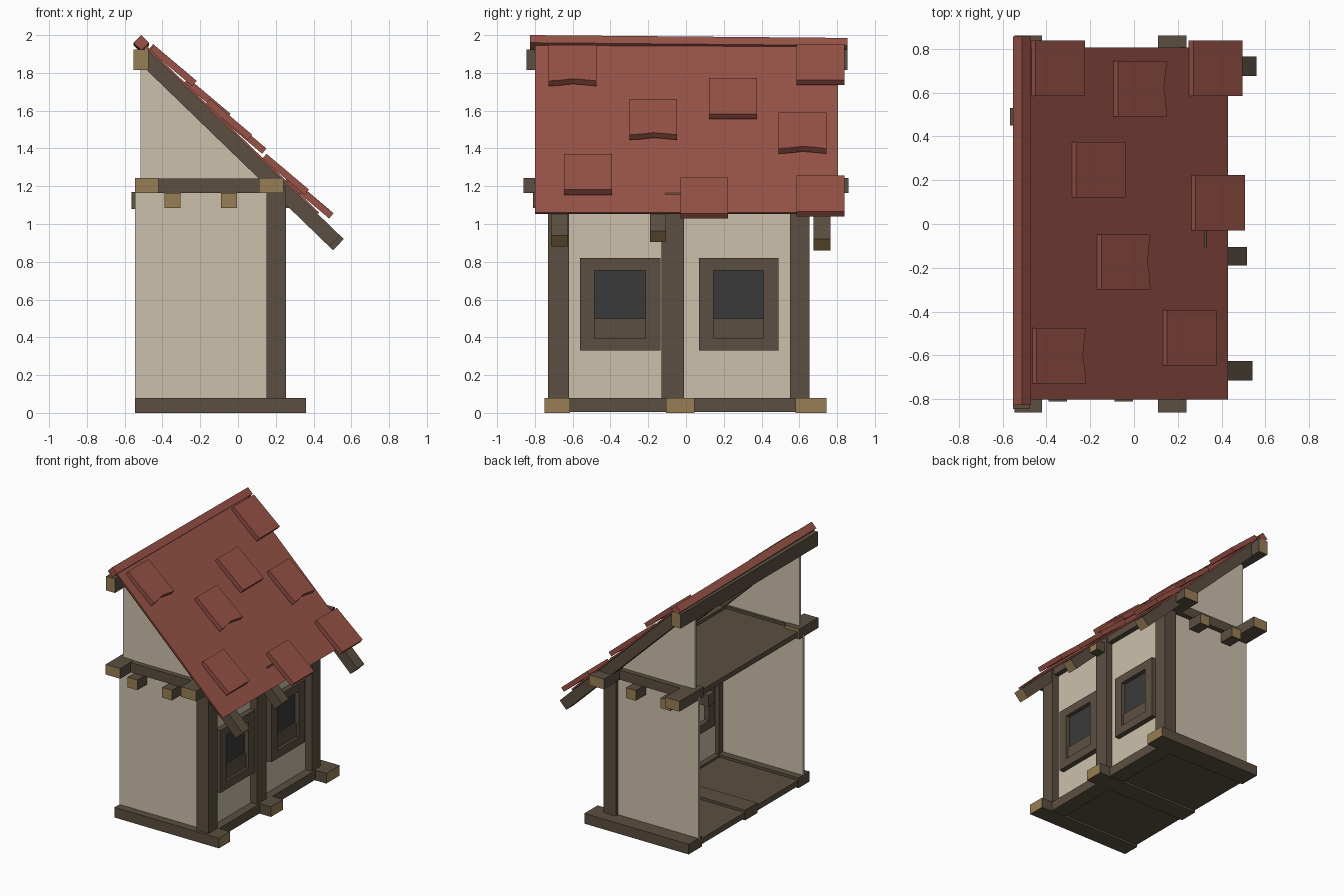
import bpy, bmesh
from mathutils import Vector

if "Cube" in bpy.data.objects:
    bpy.data.objects.remove(bpy.data.objects["Cube"])


def material(name, rgb):
    m = bpy.data.materials.new(name)
    m.diffuse_color = (*rgb, 1)
    m.use_nodes = True
    m.node_tree.nodes["Principled BSDF"].inputs["Base Color"].default_value = m.diffuse_color
    return m


PLASTER = material("cream plaster", (0.60, 0.53, 0.41))
WOOD = material("dark wood", (0.105, 0.078, 0.053))
GRAIN = material("cut wood ends", (0.31, 0.21, 0.09))
RED = material("red roof tile", (0.31, 0.085, 0.062))
GLASS = material("dark glass", (0.042, 0.042, 0.042))


def extrude(name, pts, vec, mat, end=None):
    """Solid from a 3D outline swept along vec; faces looking along an end direction show cut wood."""
    bm = bmesh.new()
    vec = Vector(vec)
    low = [bm.verts.new(p) for p in pts]
    high = [bm.verts.new(Vector(p) + vec) for p in pts]
    bm.faces.new(low)
    bm.faces.new(high)
    n = len(pts)
    for i in range(n):
        j = (i + 1) % n
        bm.faces.new((low[i], low[j], high[j], high[i]))
    bmesh.ops.recalc_face_normals(bm, faces=bm.faces)
    bm.normal_update()
    for f in bm.faces:
        if end and any(f.normal.dot(Vector(e)) > 0.95 for e in end):
            f.material_index = 1
    me = bpy.data.meshes.new(name)
    bm.to_mesh(me)
    bm.free()
    me.materials.append(mat)
    if end:
        me.materials.append(GRAIN)
    ob = bpy.data.objects.new(name, me)
    bpy.context.collection.objects.link(ob)
    return ob


def box(name, x, y, z, mat=WOOD, end=None):
    pts = [(x[0], y[0], z[0]), (x[1], y[0], z[0]), (x[1], y[1], z[0]), (x[0], y[1], z[0])]
    return extrude(name, pts, (0, 0, z[1] - z[0]), mat, end)


def profile(name, xz, y, mat, end=None):
    return extrude(name, [(a, y[0], b) for a, b in xz], (0, y[1] - y[0], 0), mat, end)


XP = [(1, 0, 0)]
YS = [(0, -1, 0), (0, 1, 0)]
SLOPE = 0.967


def roof_z(x):
    return 1.06 + (0.43 - x) * SLOPE


# base: three sleepers, sill and floor
for y in [(-0.75, -0.615), (-0.105, 0.045), (0.58, 0.745)]:
    box("base_beam", (-0.545, 0.36), y, (0, 0.08), WOOD, XP)
box("front_sill", (0.14, 0.265), (-0.7, 0.65), (0.005, 0.078))
box("ground_floor", (-0.54, 0.2), (-0.7, 0.65), (0.015, 0.06))

# posts
for y in [(-0.73, -0.62), (-0.13, -0.01), (0.55, 0.655)]:
    box("post", (0.15, 0.255), y, (0.08, 1.2))

# plaster walls and gables
box("front_wall", (0.18, 0.2), (-0.66, 0.6), (0.07, 1.2), PLASTER)
for y in [(-0.69, -0.67), (0.605, 0.625)]:
    box("side_wall", (-0.545, 0.16), y, (0.07, 1.18), PLASTER)
    profile("gable_wall", [(-0.515, 1.2), (0.19, 1.2), (0.19, roof_z(0.19) - 0.04),
                           (-0.515, roof_z(-0.515) - 0.04)], y, PLASTER)

# upper floor, its edge beams and joist ends
box("upper_floor", (-0.535, 0.2), (-0.67, 0.61), (1.18, 1.22))
box("eave_beam", (0.11, 0.24), (-0.86, 0.86), (1.163, 1.243), WOOD, YS)
for s, inner, side in [(-1, 0.62, (-0.73, -0.65)), (1, 0.56, (0.59, 0.665))]:
    rear = sorted((s * inner, s * 0.86))
    box("rear_beam_end", (-0.545, -0.42), rear, (1.163, 1.243), WOOD, YS)
    box("side_beam", (-0.5, 0.15), side, (1.165, 1.24))
    for x in (-0.39, -0.09):
        stub = (-0.81, -0.61) if s < 0 else (0.55, 0.75)
        box("joist_end", (x, x + 0.085), stub, (1.085, 1.165), WOOD, YS)
box("front_joist_end", (0.2, 0.33), (-0.11, -0.03), (1.085, 1.165), WOOD, XP)
box("rear_joist_end", (-0.565, -0.4), (0.45, 0.53), (1.08, 1.17), WOOD)

# windows: frame ring, lower panel and glass plate
for a, b in [(-0.56, -0.135), (0.07, 0.49)]:
    l, r = a + 0.075, b - 0.08
    X = (0.14, 0.24)
    box("window_jamb", X, (a, l), (0.33, 0.82))
    box("window_jamb", X, (r, b), (0.33, 0.82))
    box("window_head", X, (l, r), (0.755, 0.82))
    box("window_sill", X, (l, r), (0.33, 0.395))
    box("window_panel", (0.2, 0.22), (l, r), (0.395, 0.5))
    box("window_glass", (0.2, 0.207), (l, r), (0.5, 0.755), GLASS)

# rafters with cut lower ends
for xe, y in [(0.54, (-0.715, -0.625)), (0.515, (-0.19, -0.105)), (0.56, (0.675, 0.765))]:
    ze = 0.92 + (0.56 - xe) * SLOPE
    top = ze + (xe + 0.48) * SLOPE
    profile("rafter", [(-0.48, top), (-0.48, top - 0.114), (xe - 0.057, ze - 0.059), (xe, ze)],
            y, WOOD, [(0.719, 0, -0.695)])

# ridge beam, roof sheet and slightly sagging ridge cap
box("ridge_beam", (-0.553, -0.475), (-0.845, 0.855), (1.815, 1.925), WOOD, YS)
profile("roof_sheet", [(-0.51, roof_z(-0.51)), (0.43, roof_z(0.43)), (0.42, roof_z(0.42) - 0.017),
                       (-0.51, roof_z(-0.51) - 0.017)], (-0.8, 0.805), RED)
cap = profile("ridge_cap", [(-0.553, 1.96), (-0.512, 1.92), (-0.471, 1.96), (-0.512, 2.0)],
              (-0.825, 0.855), RED)
for v in cap.data.vertices:
    if v.co.y > 0:
        v.co.z -= 0.015

# loose tiles, tilted flatter than the roof; some have a worn lower edge
TILES = [(-0.47, 0.585, 0), (-0.095, 0.49, 1), (0.25, 0.585, 0), (-0.285, 0.122, 0),
         (0.26, -0.03, 0), (-0.17, -0.3, 1), (0.13, -0.645, 0), (-0.465, -0.727, 1)]
DOWN = Vector((0.764, 0, -0.645))
for x, y, worn in TILES:
    start = Vector((x + 0.021, y, roof_z(x + 0.021) + 0.042))
    w, length = 0.253, 0.294
    edge = [(length, 0), (length, w)]
    if worn:
        edge = [(length, 0), (length - 0.006, w * 0.25), (length - 0.018, w * 0.5),
                (length - 0.01, w * 0.75), (length, w)]
    outline = [start + DOWN * u + Vector((0, v, 0)) for u, v in [(0, 0)] + edge + [(0, w)]]
    extrude("roof_tile", outline, (-0.023, 0, -0.0275), RED)
